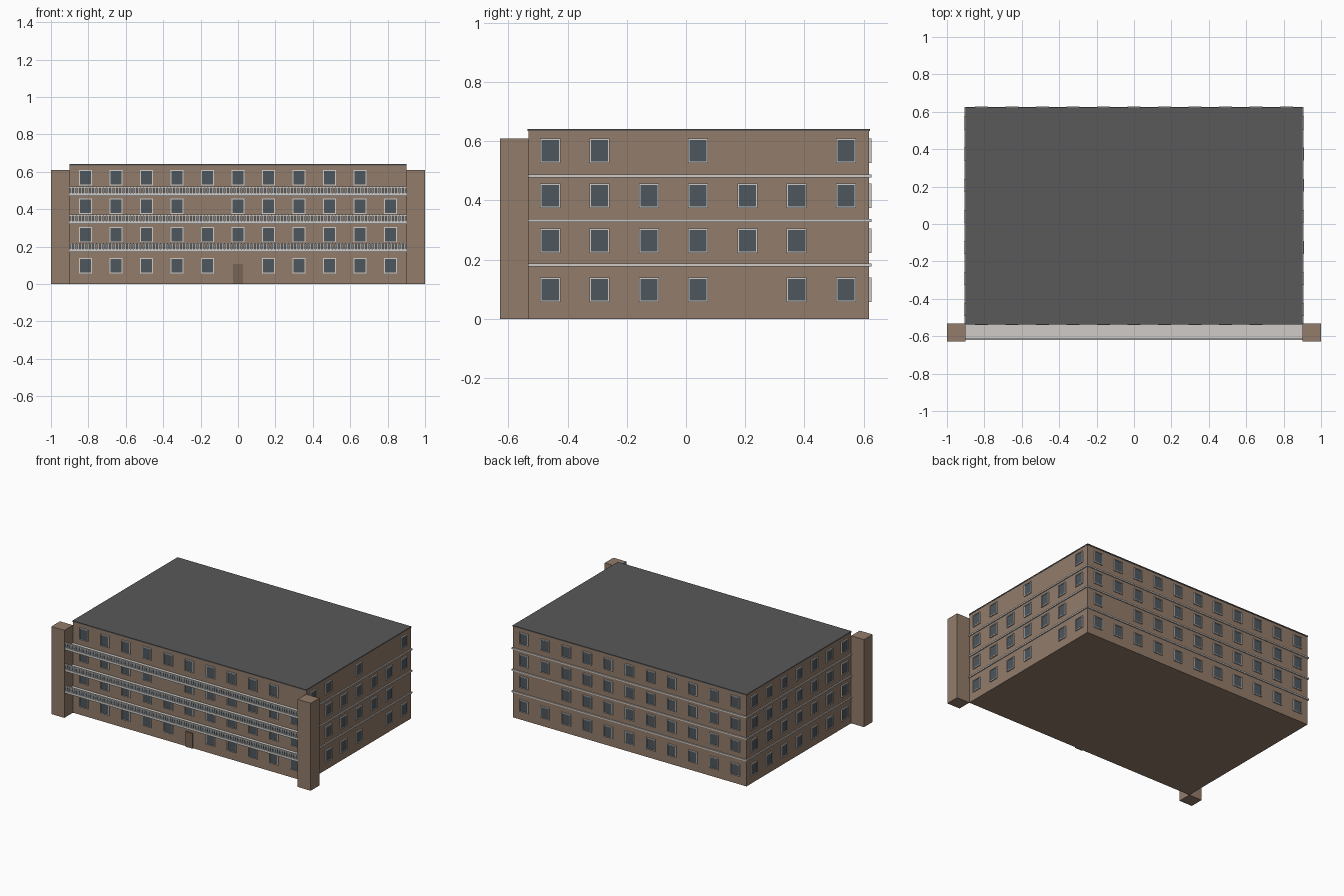
import bpy, bmesh
from mathutils import Matrix, Vector
from math import pi

if "Cube" in bpy.data.objects:
    bpy.data.objects.remove(bpy.data.objects["Cube"])


def material(name, r, g, b):
    m = bpy.data.materials.new(name)
    m.diffuse_color = (r, g, b, 1)
    m.use_nodes = True
    m.node_tree.nodes["Principled BSDF"].inputs["Base Color"].default_value = m.diffuse_color
    return m


BRICK = material("brick", 0.29, 0.20, 0.145)
ROOF = material("roofing", 0.10, 0.10, 0.10)
TRIM = material("trim", 0.62, 0.60, 0.57)
GLASS = material("glass", 0.075, 0.095, 0.11)
METAL = material("metal", 0.36, 0.40, 0.43)
DOOR = material("door_wood", 0.19, 0.13, 0.09)

X0, X1, Y0, Y1 = -0.90, 0.90, -0.533, 0.619
FLOORS = (0.098, 0.264, 0.416, 0.568)      # window centre heights
SLABS = (0.182, 0.333, 0.483)              # floor band heights


def boxes(name, spans, mat, matrix=Matrix()):
    """One object from many boxes, each (x0, x1, y0, y1, z0, z1)."""
    bm = bmesh.new()
    for x0, x1, y0, y1, z0, z1 in spans:
        size = Matrix.Diagonal((x1 - x0, y1 - y0, z1 - z0, 1))
        mid = Vector((x0 + x1, y0 + y1, z0 + z1)) / 2
        bmesh.ops.create_cube(bm, size=1, matrix=matrix @ Matrix.Translation(mid) @ size)
    me = bpy.data.meshes.new(name)
    bm.to_mesh(me)
    bm.free()
    me.materials.append(mat)
    ob = bpy.data.objects.new(name, me)
    bpy.context.collection.objects.link(ob)
    return ob


def windows(side, matrix, columns, missing):
    """Framed windows on a wall; local -y points out of the wall."""
    frames, panes = [], []
    w, h, t, d = 0.034, 0.041, 0.005, 0.008
    for row, z in enumerate(FLOORS):
        for col, x in enumerate(columns):
            if (row, col) in missing:
                continue
            frames += [(x - w, x - w + t, -d, 0.002, z - h, z + h),
                       (x + w - t, x + w, -d, 0.002, z - h, z + h),
                       (x - w + t, x + w - t, -d, 0.002, z + h - t, z + h),
                       (x - w + t, x + w - t, -d, 0.002, z - h, z - h + t)]
            panes.append((x - w + t, x + w - t, -0.004, 0.002, z - h + t, z + h - t))
    boxes(side + "_window_frames", frames, TRIM, matrix)
    boxes(side + "_window_panes", panes, GLASS, matrix)


# main block, roof and corner pillars
boxes("building_body", [(X0, X1, Y0, Y1, 0, 0.634)], BRICK)
boxes("roof", [(X0 - 0.002, X1 + 0.002, Y0 - 0.003, Y1 + 0.003, 0.634, 0.642)], ROOF)
boxes("corner_pillars", [(s - 0.05, s + 0.05, -0.628, Y0, 0, 0.61)
                         for s in (-0.95, 0.95)], BRICK)

# bands round each floor, balcony slabs across the front
e = 0.007
boxes("floor_bands", [(X0 - e, X1 + e, Y0, Y1 + e, z - 0.005, z + 0.005)
                      for z in SLABS], TRIM)
boxes("balcony_slabs", [(X0, X1, -0.621, Y0, z - 0.012, z + 0.004)
                        for z in SLABS], TRIM)

# balcony railings: top rail and close-set bars
boxes("balcony_rails", [(X0, X1, -0.621, -0.609, z + 0.031, z + 0.037)
                        for z in SLABS], TRIM)
N = 100
step = (X1 - X0) / N
boxes("balcony_bars", [(X0 + (i + 0.15) * step, X0 + (i + 0.85) * step,
                        -0.618, -0.612, z + 0.004, z + 0.031)
                       for z in SLABS for i in range(N)], METAL)

# windows on all four walls
long_cols = [0.163 * i for i in range(-5, 6)]
side_cols = [0.1665 * i for i in range(-3, 4)]
mid = 0.041
windows("front", Matrix.Translation((0, Y0, 0)), long_cols, {(0, 5), (2, 4), (3, 10)})
windows("back", Matrix.Translation((0, Y1, 0)) @ Matrix.Rotation(pi, 4, "Z"),
        long_cols, {(1, 1)})
windows("right", Matrix.Translation((X1, mid, 0)) @ Matrix.Rotation(pi / 2, 4, "Z"),
        side_cols, {(0, 4), (1, 6), (3, 2), (3, 4), (3, 5)})
windows("left", Matrix.Translation((X0, mid, 0)) @ Matrix.Rotation(-pi / 2, 4, "Z"),
        side_cols, set())

# entrance door
boxes("front_door", [(-0.027, 0.027, Y0 - 0.008, Y0 + 0.002, 0, 0.106)], DOOR)
